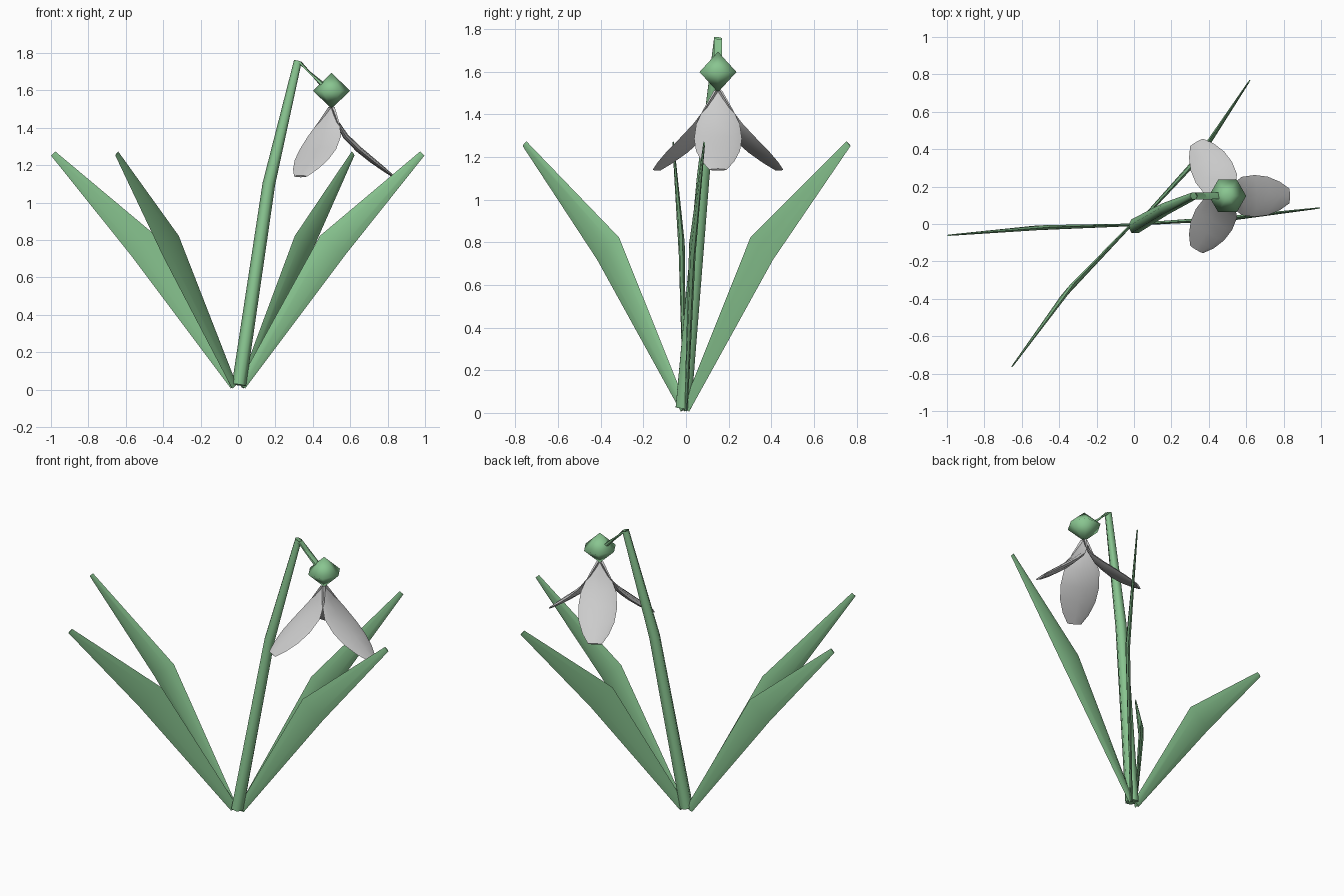
import bpy, bmesh, math
from mathutils import Vector

if "Cube" in bpy.data.objects:
    bpy.data.objects.remove(bpy.data.objects["Cube"])

green = bpy.data.materials.new("leaf_green")
green.diffuse_color = (0.25, 0.56, 0.28, 1)
green.use_nodes = True
green.node_tree.nodes["Principled BSDF"].inputs["Base Color"].default_value = green.diffuse_color


def finish(bm, name, mat=None, angle=45):
    bmesh.ops.recalc_face_normals(bm, faces=bm.faces)
    me = bpy.data.meshes.new(name)
    bm.to_mesh(me)
    bm.free()
    if mat:
        me.materials.append(mat)
    ob = bpy.data.objects.new(name, me)
    bpy.context.collection.objects.link(ob)
    bpy.ops.object.select_all(action='DESELECT')
    ob.select_set(True)
    bpy.context.view_layer.objects.active = ob
    bpy.ops.object.shade_smooth_by_angle(angle=math.radians(angle))
    return ob


def tube(name, rows, side, mat=None, n=6, incoming=False, angle=45):
    """Closed tube; each row is (point, radius along side, radius across)."""
    bm = bmesh.new()
    pts = [Vector(r[0]) for r in rows]
    rings = []
    for i, (p, a, b) in enumerate(rows):
        prev = pts[max(i - 1, 0)]
        nxt = pts[i] if incoming and i else pts[min(i + 1, len(pts) - 1)]
        t = (nxt - prev).normalized()
        u = (side - t * side.dot(t)).normalized()
        v = t.cross(u)
        ring = []
        for k in range(n):
            ang = 2 * math.pi * k / n
            ring.append(bm.verts.new(pts[i] + u * a * math.sin(ang) + v * b * math.cos(ang)))
        rings.append(ring)
    for r0, r1 in zip(rings, rings[1:]):
        for k in range(n):
            bm.faces.new((r0[k], r0[(k + 1) % n], r1[(k + 1) % n], r1[k]))
    bm.faces.new(rings[0])
    bm.faces.new(rings[-1])
    return finish(bm, name, mat, angle)


# Stem bending over into the thin flower stalk
tube("stem", [((0.005, -0.012, 0.025), 0.042, 0.038),
              ((0.165, 0.08, 1.10), 0.034, 0.034),
              ((0.32, 0.15, 1.757), 0.021, 0.021),
              ((0.50, 0.15, 1.585), 0.02, 0.02)],
     Vector((0, 1, 0)), green, incoming=True, angle=65)

# Four flat leaves standing on edge: base, bend, tip
leaves = [((0.02, 0.0), (0.505, 0.03), (0.985, 0.085)),
          ((0.02, 0.0), (0.345, 0.355), (0.615, 0.762)),
          ((-0.02, -0.005), (-0.505, -0.02), (-0.988, -0.06)),
          ((-0.02, -0.01), (-0.36, -0.365), (-0.648, -0.757))]
for i, (base, mid, tip) in enumerate(leaves):
    d = Vector((tip[0] - base[0], tip[1] - base[1], 0))
    side = Vector((-d.y, d.x, 0)).normalized()
    tube(f"leaf_{i + 1}", [((*base, 0.018), 0.008, 0.022),
                           ((*mid, 0.77), 0.014, 0.085),
                           ((*tip, 1.262), 0.004, 0.016)], side, green)

# Green bud above the petals: six-sided double cone
c = Vector((0.5, 0.15, 1.598))
bm = bmesh.new()
top = bm.verts.new(c + Vector((0, 0, 0.095)))
bottom = bm.verts.new(c - Vector((0, 0, 0.095)))
ring = [bm.verts.new(c + Vector((math.cos(k * math.pi / 3), math.sin(k * math.pi / 3), 0)) * 0.1)
        for k in range(6)]
for k in range(6):
    bm.faces.new((ring[k], ring[(k + 1) % 6], top))
    bm.faces.new((ring[(k + 1) % 6], ring[k], bottom))
finish(bm, "bud", green, 180)

# Three drooping petals: distance out, height, half width
profile = [(0.0, 1.51, 0.02), (0.03, 1.43, 0.065), (0.075, 1.355, 0.102),
           (0.145, 1.285, 0.112), (0.215, 1.228, 0.103),
           (0.28, 1.178, 0.076), (0.33, 1.14, 0.04)]
for i in range(3):
    a = math.radians(120 * i)
    out = Vector((math.cos(a), math.sin(a), 0))
    side = Vector((-out.y, out.x, 0))
    rows = [(Vector((0.5, 0.15, z)) + out * r, w, w * 0.15) for r, z, w in profile]
    tube(f"petal_{i + 1}", rows, side, n=8)
